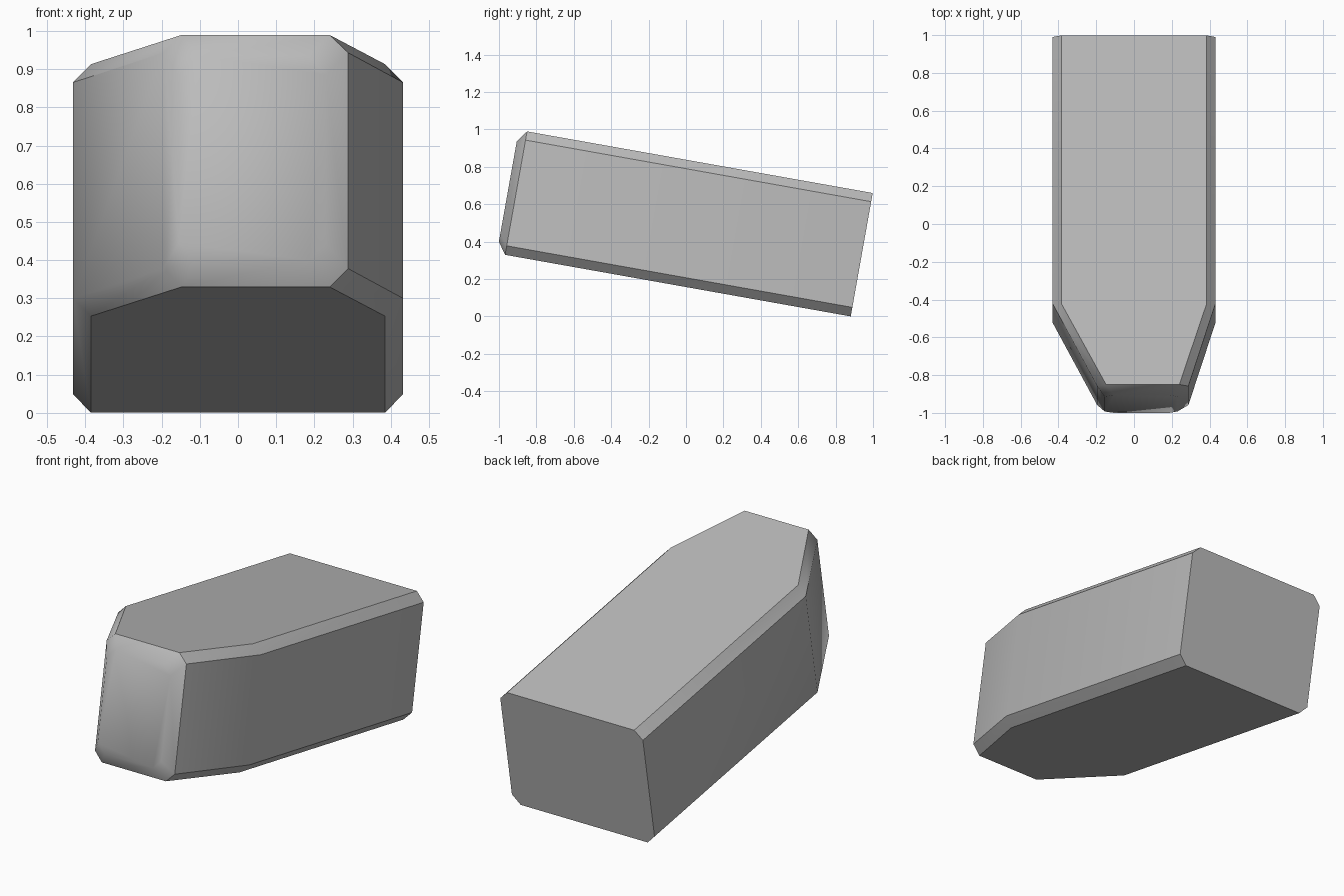
import bpy, bmesh, math
from mathutils import Matrix

default = bpy.data.objects.get("Cube")
if default:
    bpy.data.objects.remove(default, do_unlink=True)

# Single grey finish
grey = bpy.data.materials.new("grey")
grey.use_nodes = True
colour = (0.5, 0.5, 0.5, 1)
grey.diffuse_color = colour
grey.node_tree.nodes["Principled BSDF"].inputs["Base Color"].default_value = colour

# Plan outlines, from back right round the nose to back left
BACK, NOSE, TIP = 0.867, -1.01, -1.055
inner = [(-0.385, BACK), (-0.385, -0.574), (-0.148, NOSE),
         (0.24, NOSE), (0.385, -0.574), (0.385, BACK)]
outer = [(-0.432, BACK), (-0.432, -0.565), (-0.195, NOSE),
         (0.288, NOSE), (0.432, -0.565), (0.432, BACK)]
levels = [(inner, 0.155), (outer, 0.204), (outer, 0.778), (inner, 0.825)]
# Flat nose panel with clipped corners
panel = [(-0.105, 0.218), (0.185, 0.218), (0.23, 0.264), (0.23, 0.711),
         (0.185, 0.762), (-0.105, 0.762), (-0.155, 0.711), (-0.155, 0.264)]

bm = bmesh.new()
rings = [[bm.verts.new((x, y, z)) for x, y in outline] for outline, z in levels]

# Bottom, top and back
bm.faces.new(rings[0])
bm.faces.new(rings[-1])
bm.faces.new([r[0] for r in rings] + [r[-1] for r in reversed(rings)])

# Side walls and their long chamfers
for low, high in zip(rings, rings[1:]):
    for j in (0, 1, 3, 4):
        bm.faces.new((low[j], low[j + 1], high[j + 1], high[j]))

# Nose panel and the chamfers around it
tip = [bm.verts.new((x, TIP, z)) for x, z in panel]
rim = [rings[0][2]] + [r[3] for r in rings] + [r[2] for r in reversed(rings[1:])]
bm.faces.new(tip)
for i in range(len(rim)):
    k = (i + 1) % len(rim)
    bm.faces.new((rim[i], rim[k], tip[k], tip[i]))

bmesh.ops.recalc_face_normals(bm, faces=bm.faces)

# Soft shading over shallow edges, sharp elsewhere
for face in bm.faces:
    face.smooth = True
for edge in bm.edges:
    edge.smooth = edge.calc_face_angle() < math.radians(39)
bm.edges.get((rings[1][3], rings[2][3])).smooth = False

# Tilt the block nose-up
bm.transform(Matrix.Rotation(math.radians(-10.1), 4, "X"))
mesh = bpy.data.meshes.new("tapered_block")
bm.to_mesh(mesh)
bm.free()
mesh.materials.append(grey)
block = bpy.data.objects.new("tapered_block", mesh)
bpy.context.scene.collection.objects.link(block)
